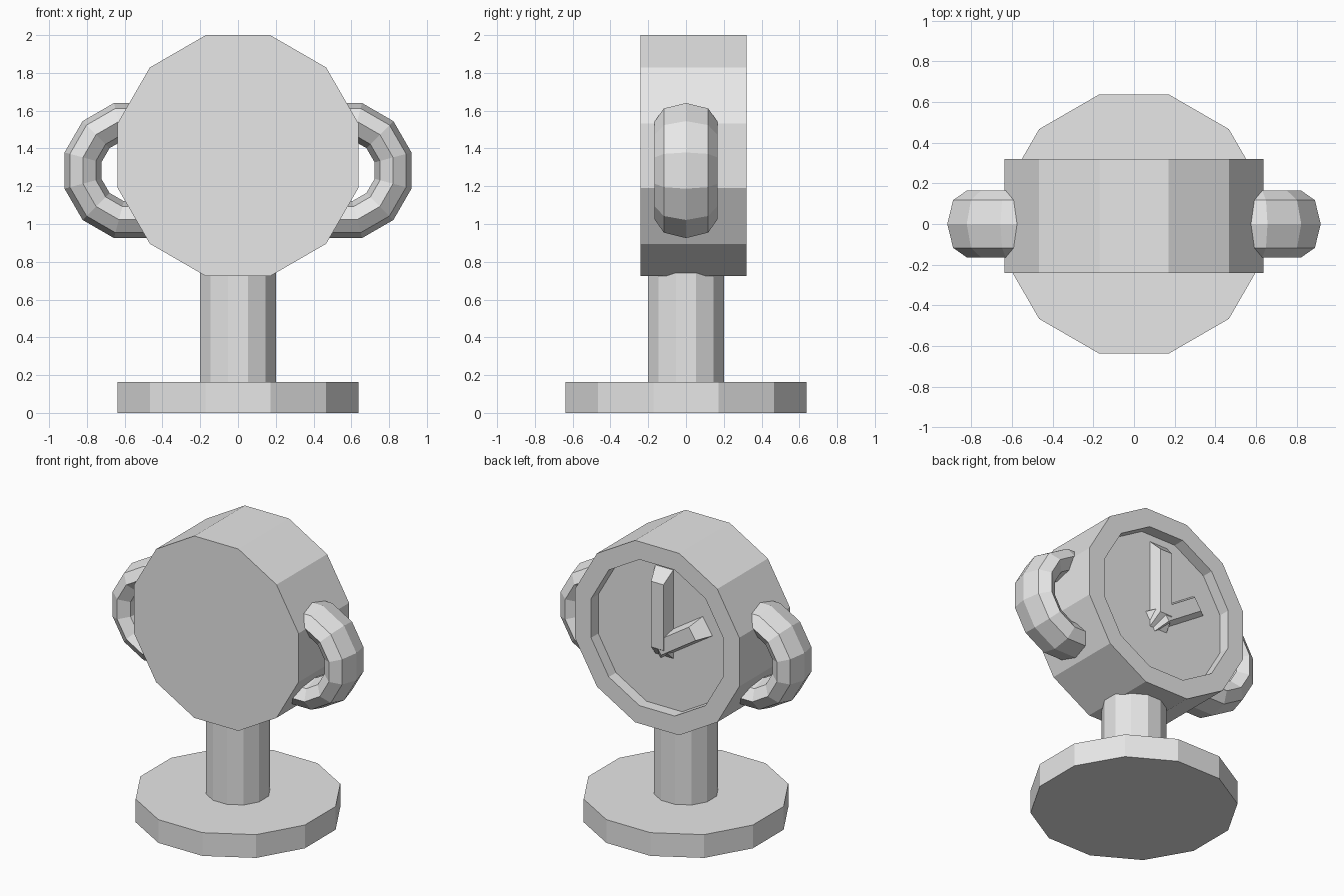
import bpy
import bmesh
import math
from mathutils import Matrix

default = bpy.data.objects.get("Cube")
if default:
    bpy.data.objects.remove(default, do_unlink=True)

SIDES = 12
HALF_STEP = math.pi / SIDES
DRUM_Z = 1.362
PIVOT_Z = 1.285

grey = bpy.data.materials.new("light_grey")
grey.use_nodes = True
grey.diffuse_color = (0.8, 0.8, 0.8, 1)
grey.node_tree.nodes["Principled BSDF"].inputs["Base Color"].default_value = grey.diffuse_color


def finish(name, bm, matrix=Matrix()):
    """Turn a bmesh into a flat-shaded grey object."""
    bmesh.ops.recalc_face_normals(bm, faces=bm.faces)
    bm.transform(matrix)
    mesh = bpy.data.meshes.new(name)
    bm.to_mesh(mesh)
    bm.free()
    mesh.materials.append(grey)
    obj = bpy.data.objects.new(name, mesh)
    bpy.context.collection.objects.link(obj)
    return obj


def skin(bm, rings):
    """Join matching rings of points and cap both ends."""
    loops = [[bm.verts.new(p) for p in ring] for ring in rings]
    for a, b in zip(loops, loops[1:]):
        for i in range(len(a)):
            j = (i + 1) % len(a)
            bm.faces.new((a[i], a[j], b[j], b[i]))
    bm.faces.new(loops[0])
    bm.faces.new(loops[-1])


def lathe(name, profile, matrix=Matrix()):
    """Twelve-sided turned solid from (radius, height) pairs."""
    bm = bmesh.new()
    angles = [HALF_STEP * (2 * i + 1) for i in range(SIDES)]
    skin(bm, [[(r * math.cos(a), r * math.sin(a), h) for a in angles]
              for r, h in profile])
    return finish(name, bm, matrix)


# Foot and stem
lathe("base", [(0.66, 0), (0.66, 0.163)])
lathe("stem", [(0.207, 0.12), (0.207, 0.9)])

# Drum with a recessed dial on the +y side
face_back = Matrix.Rotation(-math.pi / 2, 4, 'X')
lathe("clock_drum", [(0.66, -0.24), (0.66, 0.32), (0.53, 0.32), (0.53, 0.24)],
      Matrix.Translation((0, 0, DRUM_Z)) @ face_back)


# Hands: tapered bars with sloping ends
def hand(name, angle, length, front_y):
    tail, slope = 0.09, 0.09
    back_y, wide, narrow = 0.23, 0.072, 0.048
    bm = bmesh.new()
    outline = [[(-w, y, -tail + s), (w, y, -tail + s),
                (w, y, length - s), (-w, y, length - s)]
               for w, y, s in ((wide, back_y, 0), (narrow, front_y, slope))]
    skin(bm, outline)
    finish(name, bm, Matrix.Translation((0, 0, PIVOT_Z))
           @ Matrix.Rotation(angle, 4, 'Y'))


hand("minute_hand", 0, 0.55, 0.318)
hand("hour_hand", -math.radians(57), 0.41, 0.314)

# Ring handles on both sides, partly sunk into the drum
for side, name in ((1, "left_handle"), (-1, "right_handle")):
    bpy.ops.mesh.primitive_torus_add(major_segments=SIDES, minor_segments=8,
                                     major_radius=0.269, minor_radius=0.101)
    ring = bpy.context.object
    ring.name = name
    ring.data.transform(Matrix.Translation((side * 0.561, 0, 1.283)) @ face_back
                        @ Matrix.Diagonal((1, 1, 1.64, 1))
                        @ Matrix.Rotation(HALF_STEP, 4, 'Z'))
    ring.data.materials.append(grey)
    ring.data.shade_flat()
